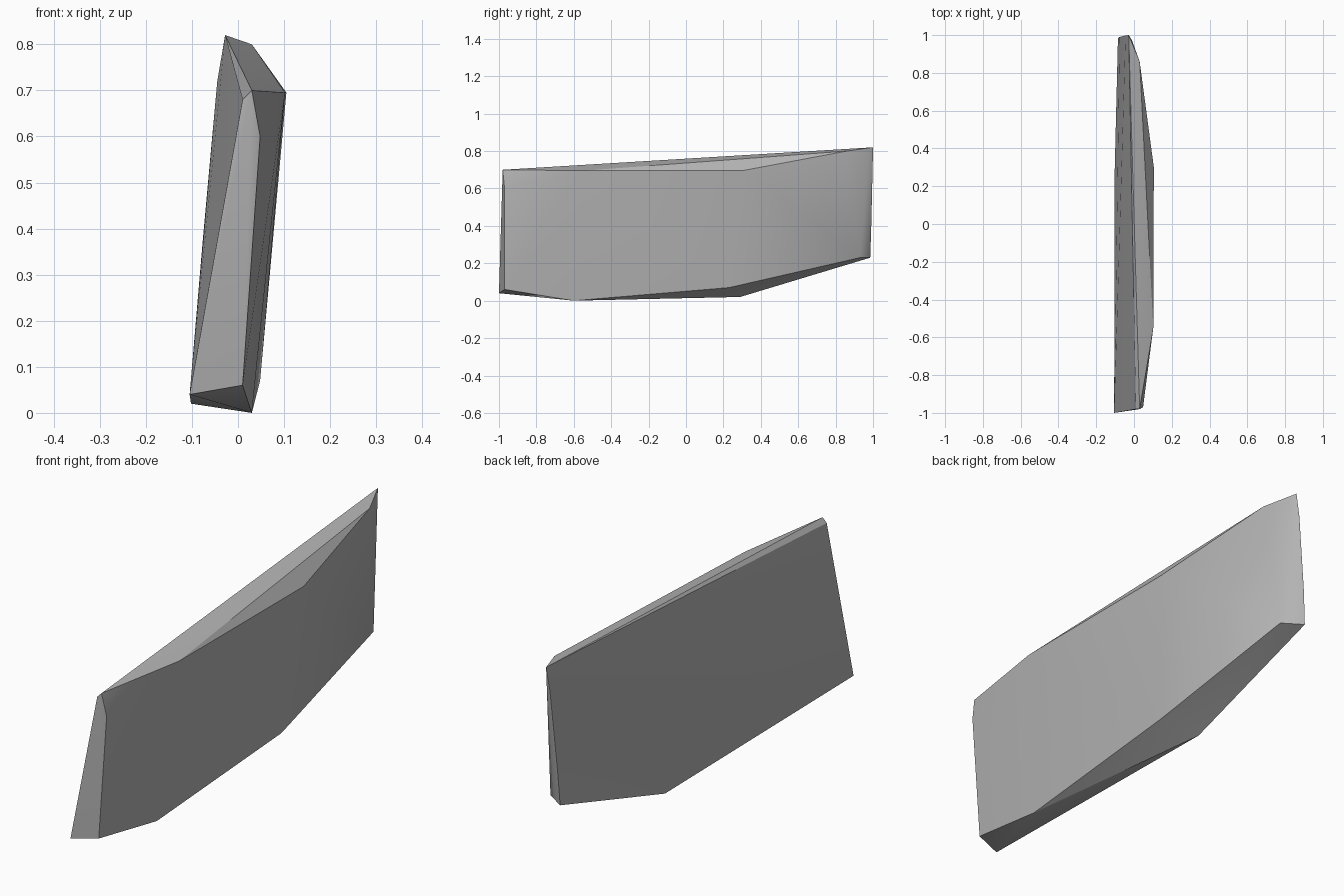
import bpy, bmesh, math

cube = bpy.data.objects.get("Cube")
if cube:
    bpy.data.objects.remove(cube, do_unlink=True)

grey = bpy.data.materials.new("stone grey")
grey.use_nodes = True
colour = (0.45, 0.45, 0.45, 1)
grey.diffuse_color = colour
grey.node_tree.nodes["Principled BSDF"].inputs["Base Color"].default_value = colour

# Corners of the leaning slab, grouped by region
front_end = [(-0.105, -1, 0.04), (0.01, -0.97, 0.06), (0.048, -0.97, 0.6),
             (0.03, -0.98, 0.7), (0.01, -0.98, 0.68)]
underside = [(0.03, -0.6, 0), (-0.102, 0.29, 0.02), (0.048, 0.23, 0.07)]
upper_ridge = [(0.102, -0.55, 0.695), (0.105, 0.3, 0.695), (0.03, 0.86, 0.8)]
back_end = [(-0.085, 0.985, 0.23), (0.0, 0.93, 0.23), (-0.076, 0.99, 0.38),
            (-0.045, 0.998, 0.72), (-0.028, 1, 0.82), (-0.012, 0.975, 0.79)]

# Wrap the corners in a faceted hull
bm = bmesh.new()
for corner in front_end + underside + upper_ridge + back_end:
    bm.verts.new(corner)
hull = bmesh.ops.convex_hull(bm, input=bm.verts)
loose = [v for v in bm.verts if not v.link_faces]
bmesh.ops.delete(bm, geom=loose, context='VERTS')
bmesh.ops.recalc_face_normals(bm, faces=bm.faces)

mesh = bpy.data.meshes.new("stone_slab")
bm.to_mesh(mesh)
bm.free()
mesh.materials.append(grey)
slab = bpy.data.objects.new("stone_slab", mesh)
bpy.context.collection.objects.link(slab)

# Soft broad sides, crisp rim
bpy.ops.object.select_all(action='DESELECT')
slab.select_set(True)
bpy.context.view_layer.objects.active = slab
bpy.ops.object.shade_smooth_by_angle(angle=math.radians(30))
